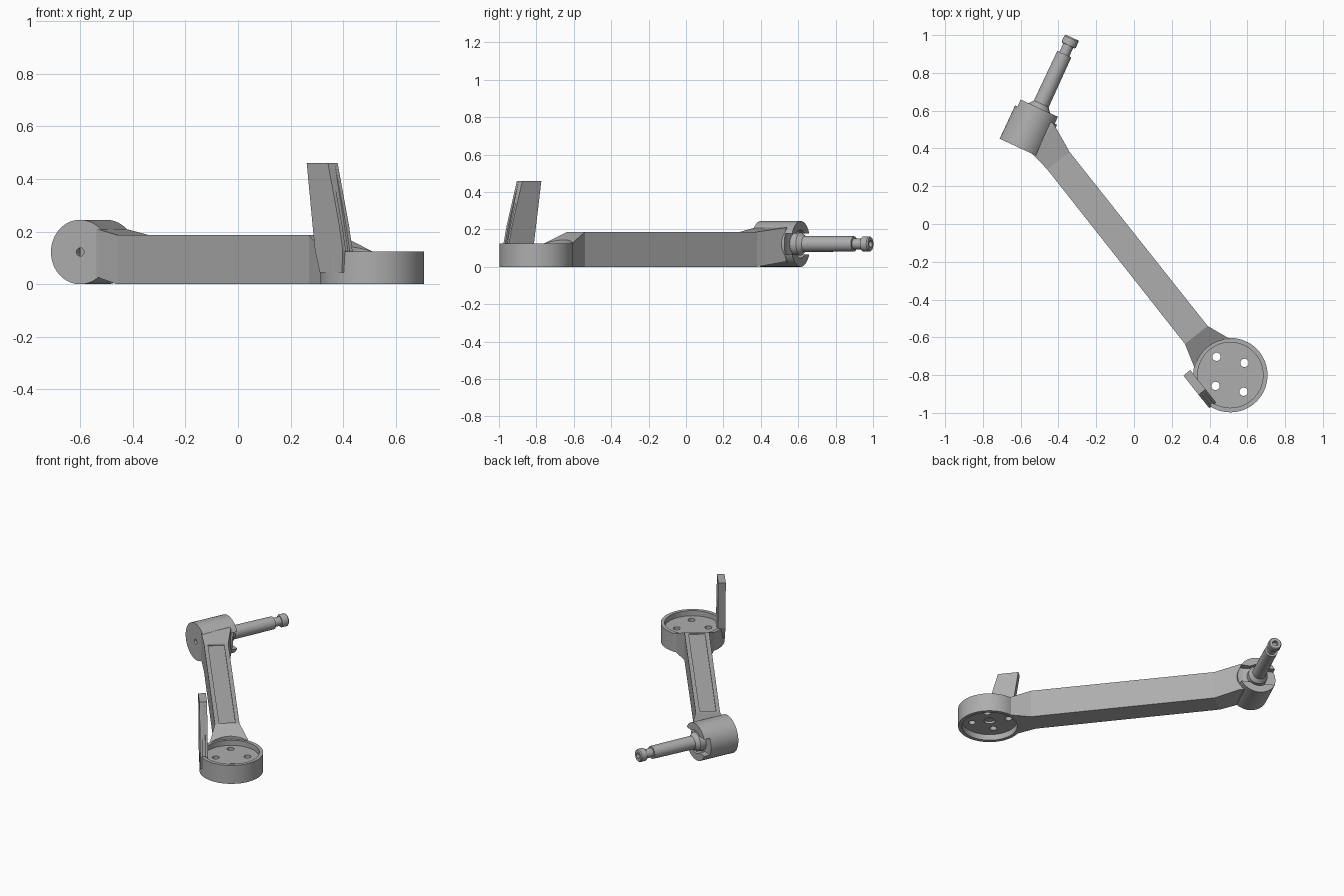
import bpy, bmesh, math
from mathutils import Matrix, Vector

cube = bpy.data.objects.get("Cube")
if cube:
    bpy.data.objects.remove(cube, do_unlink=True)

grey = bpy.data.materials.new("plain grey")
grey.use_nodes = True
COLOUR = (0.42, 0.42, 0.42, 1)
grey.diffuse_color = COLOUR
grey.node_tree.nodes["Principled BSDF"].inputs["Base Color"].default_value = COLOUR


def finish(name, bm, matrix=None):
    """Turn a bmesh into a placed, coloured object."""
    bmesh.ops.remove_doubles(bm, verts=bm.verts, dist=1e-5)
    bmesh.ops.recalc_face_normals(bm, faces=bm.faces)
    if matrix:
        bm.transform(matrix)
    mesh = bpy.data.meshes.new(name)
    bm.to_mesh(mesh)
    bm.free()
    mesh.materials.append(grey)
    obj = bpy.data.objects.new(name, mesh)
    bpy.context.collection.objects.link(obj)
    return obj


def loft(name, rings, matrix=None, closed=False):
    """Skin matching rings of points; cap the ends unless closed."""
    bm = bmesh.new()
    loops = [[bm.verts.new(p) for p in ring] for ring in rings]
    n = len(loops[0])
    pairs = list(zip(loops, loops[1:] + loops[:1])) if closed else list(zip(loops, loops[1:]))
    for a, b in pairs:
        for i in range(n):
            j = (i + 1) % n
            bm.faces.new((a[i], a[j], b[j], b[i]))
    if not closed:
        bm.faces.new(loops[0][::-1])
        bm.faces.new(loops[-1])
    return finish(name, bm, matrix)


def lathe(name, profile, matrix, sides=64):
    """Spin an open (radius, height) profile that starts and ends on the axis."""
    bm = bmesh.new()
    verts = [bm.verts.new((r, 0, h)) for r, h in profile]
    edges = [bm.edges.new(pair) for pair in zip(verts, verts[1:])]
    bmesh.ops.spin(bm, geom=verts + edges, cent=(0, 0, 0), axis=(0, 0, 1),
                   angle=2 * math.pi, steps=sides, use_merge=True)
    bmesh.ops.dissolve_degenerate(bm, edges=bm.edges, dist=1e-5)
    return finish(name, bm, matrix)


def box(name, size, matrix):
    bm = bmesh.new()
    bmesh.ops.create_cube(bm, size=1, matrix=Matrix.Diagonal((*size, 1)))
    return finish(name, bm, matrix)


def cut(target, cutter):
    mod = target.modifiers.new("cut", 'BOOLEAN')
    mod.operation, mod.solver, mod.object = 'DIFFERENCE', 'EXACT', cutter
    bpy.context.view_layer.objects.active = target
    bpy.ops.object.modifier_apply(modifier=mod.name)
    bpy.data.objects.remove(cutter, do_unlink=True)


def frame(x, y, z, origin):
    """Matrix from three axes and an origin."""
    m = Matrix((x, y, z)).transposed().to_4x4()
    m.translation = origin
    return m


UP = Vector((0, 0, 1))
along = Vector((0.622, -0.783, 0)).normalized()
across = UP.cross(along)
mount_centre = Vector((0.51, -0.80, 0))
mount_at = Matrix.Translation(mount_centre)

# Round motor mount, recessed above and below
mount = lathe("motor_mount", [(0, 0.055), (0.035, 0.055), (0.035, 0.04), (0.173, 0.04),
                              (0.173, 0), (0.197, 0), (0.197, 0.125), (0.173, 0.125),
                              (0.173, 0.09), (0, 0.09)], mount_at)
for x, y in ((0.437, -0.703), (0.585, -0.735), (0.432, -0.857), (0.58, -0.888)):
    cut(mount, lathe("hole", [(0, -0.1), (0.022, -0.1), (0.022, 0.2), (0, 0.2)],
                     Matrix.Translation((x, y, 0)), 24))

# Arm, flared at both ends: left point, right point, bottom, top
stations = [((-0.60, 0.42), (-0.48, 0.57), 0.03, 0.21),
            ((-0.535, 0.368), (-0.425, 0.53), 0.027, 0.21),
            ((-0.46, 0.29), (-0.34, 0.38), 0, 0.187),
            ((0.27, -0.635), (0.39, -0.54), 0, 0.187),
            ((0.32, -0.76), (0.51, -0.61), 0, 0.125)]
arm = loft("arm", [[(*a, lo), (*b, lo), (*b, hi), (*a, hi)] for a, b, lo, hi in stations])
cut(arm, lathe("mount_space", [(0, -0.1), (0.19, -0.1), (0.19, 0.3), (0, 0.3)], mount_at))
# Shallow panel along the top of the arm
cut(arm, box("panel", (1.14, 0.1, 0.02),
             frame(along, across, UP, Vector((-0.035, -0.126, 0.192)))))

# Hinge hub lying along the shaft direction
axis = Vector((0.42, 0.907, 0)).normalized()
side = axis.cross(UP)
hub_at = frame(side, UP.copy(), -side.cross(UP), Vector((-0.60, 0.40, 0.1225)))
hub_at = frame(side, axis.cross(side), axis, Vector((-0.60, 0.40, 0.1225)))
hub = lathe("hinge_hub", [(0, 0.05), (0.016, 0.05), (0.016, 0), (0.1225, 0), (0.1225, 0.235),
                          (0.075, 0.235), (0.075, 0.195), (0, 0.195)], hub_at)
cut(hub, box("notch", (0.4, 0.114, 0.1), hub_at @ Matrix.Translation((0, 0, 0.245))))

# Pivot shaft with collar, neck and drilled end
shaft = lathe("pivot_shaft", [(0, 0.18), (0.064, 0.18), (0.062, 0.235), (0.043, 0.26),
                              (0.041, 0.55), (0.029, 0.55), (0.029, 0.6), (0.037, 0.6),
                              (0.041, 0.606), (0.041, 0.64), (0.036, 0.647), (0.018, 0.647),
                              (0.018, 0.62), (0, 0.62)], hub_at, 40)

# Upright fin: two cheeks around a slightly shorter core
fin_at = frame(along, UP, along.cross(UP), Vector((0.345, -0.87, 0)))
outline = [(-0.105, 0.46), (0.025, 0.46), (0.095, 0.22), (0.115, 0.13),
           (0.11, 0.045), (-0.025, 0.045), (-0.055, 0.13)]
for name, start, end, inset in (("fin_outer_cheek", 0.009, 0.0235, 0),
                                ("fin_core", -0.009, 0.009, 0.01),
                                ("fin_inner_cheek", -0.0235, -0.009, 0)):
    rim = [(u - inset if u > 0.03 else u, z) for u, z in outline]
    loft(name, [[(u, z, w) for u, z in rim] for w in (start, end)], fin_at)

# Smooth the round parts, keeping their edges sharp
for obj in (mount, hub, shaft):
    bpy.ops.object.select_all(action='DESELECT')
    obj.select_set(True)
    bpy.context.view_layer.objects.active = obj
    bpy.ops.object.shade_smooth_by_angle(angle=math.radians(30))
